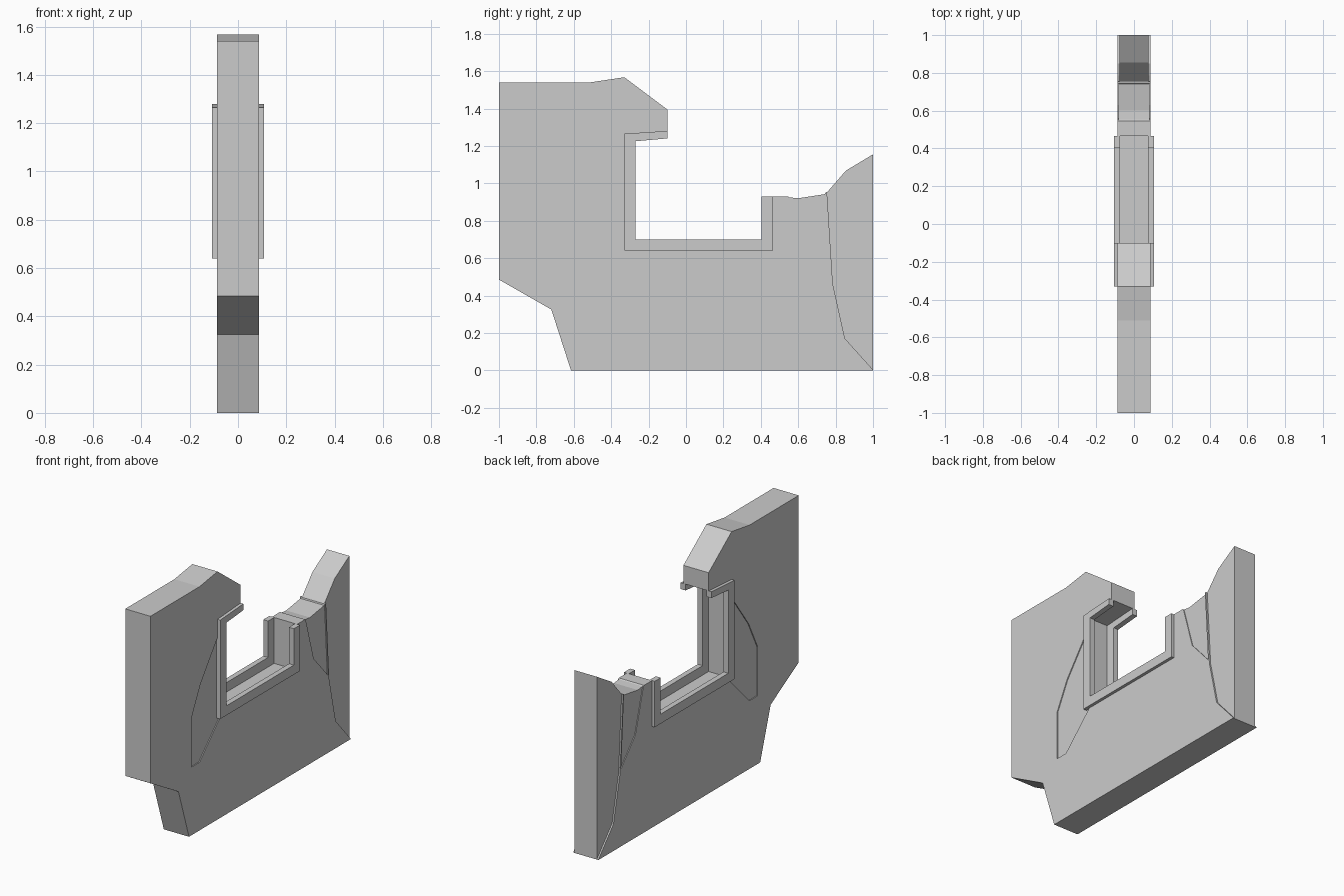
import bpy, bmesh

if "Cube" in bpy.data.objects:
    bpy.data.objects.remove(bpy.data.objects["Cube"])

HALF = 0.088       # half thickness of the plate
RAIL_IN, RAIL_OUT = 0.073, 0.107


def prism(name, profile, x0, x1):
    """Extrude a (y, z) outline from x0 to x1."""
    bm = bmesh.new()
    base = bm.faces.new([bm.verts.new((x0, y, z)) for y, z in profile])
    ext = bmesh.ops.extrude_face_region(bm, geom=[base])
    verts = [g for g in ext["geom"] if isinstance(g, bmesh.types.BMVert)]
    bmesh.ops.translate(bm, verts=verts, vec=(x1 - x0, 0, 0))
    bmesh.ops.recalc_face_normals(bm, faces=bm.faces)
    mesh = bpy.data.meshes.new(name)
    bm.to_mesh(mesh)
    bm.free()
    obj = bpy.data.objects.new(name, mesh)
    bpy.context.collection.objects.link(obj)
    return obj


def carve(target, profile, depth):
    """Sink a shallow panel into both faces of the plate."""
    for side in (-1, 1):
        cutter = prism("cutter", profile, side * (HALF - depth), side * (HALF + 0.05))
        cutter.hide_render = True
        mod = target.modifiers.new("recess", "BOOLEAN")
        mod.operation = "DIFFERENCE"
        mod.solver = "EXACT"
        mod.object = cutter
        bpy.context.view_layer.objects.active = target
        bpy.ops.object.modifier_apply(modifier=mod.name)
        bpy.data.objects.remove(cutter, do_unlink=True)


# Main plate with the hooked window opening
plate = prism("wall_plate", [
    (-1, 1.54), (-0.51, 1.54), (-0.33, 1.567), (-0.10, 1.395), (-0.10, 1.28),
    (-0.33, 1.265), (-0.33, 0.64), (0.465, 0.64), (0.465, 0.93),
    (0.545, 0.93), (0.552, 0.925), (0.60, 0.92), (0.742, 0.942), (0.745, 0.95),
    (0.755, 0.953), (0.855, 1.068), (1, 1.155), (1, 0), (-0.615, 0),
    (-0.72, 0.325), (-1, 0.485)], -HALF, HALF)

# Recessed panel behind the window frame
carve(plate, [(-0.30, 1.19), (-0.33, 1.15), (-0.50, 0.92), (-0.59, 0.74),
              (-0.59, 0.43), (-0.51, 0.43), (-0.33, 0.61), (-0.30, 0.64)], 0.006)
# Recessed wedge below the sill top
carve(plate, [(0.535, 0.98), (0.63, 0.65), (0.773, 0.49), (0.743, 0.98)], 0.005)
# Thinner rear end
carve(plate, [(0.752, 0.98), (0.785, 0.46), (0.85, 0.17), (1.0, 0.003),
              (1.1, 0.003), (1.1, 1.3), (0.752, 1.3)], 0.010)

# Frame rails lining the opening on each side
rail = [(-0.10, 1.28), (-0.33, 1.265), (-0.33, 0.64), (0.465, 0.64), (0.465, 0.93),
        (0.405, 0.93), (0.405, 0.70), (-0.27, 0.70), (-0.27, 1.225), (-0.10, 1.24)]
for label, side in (("left", -1), ("right", 1)):
    prism("window_rail_" + label, rail, side * RAIL_IN, side * RAIL_OUT)
